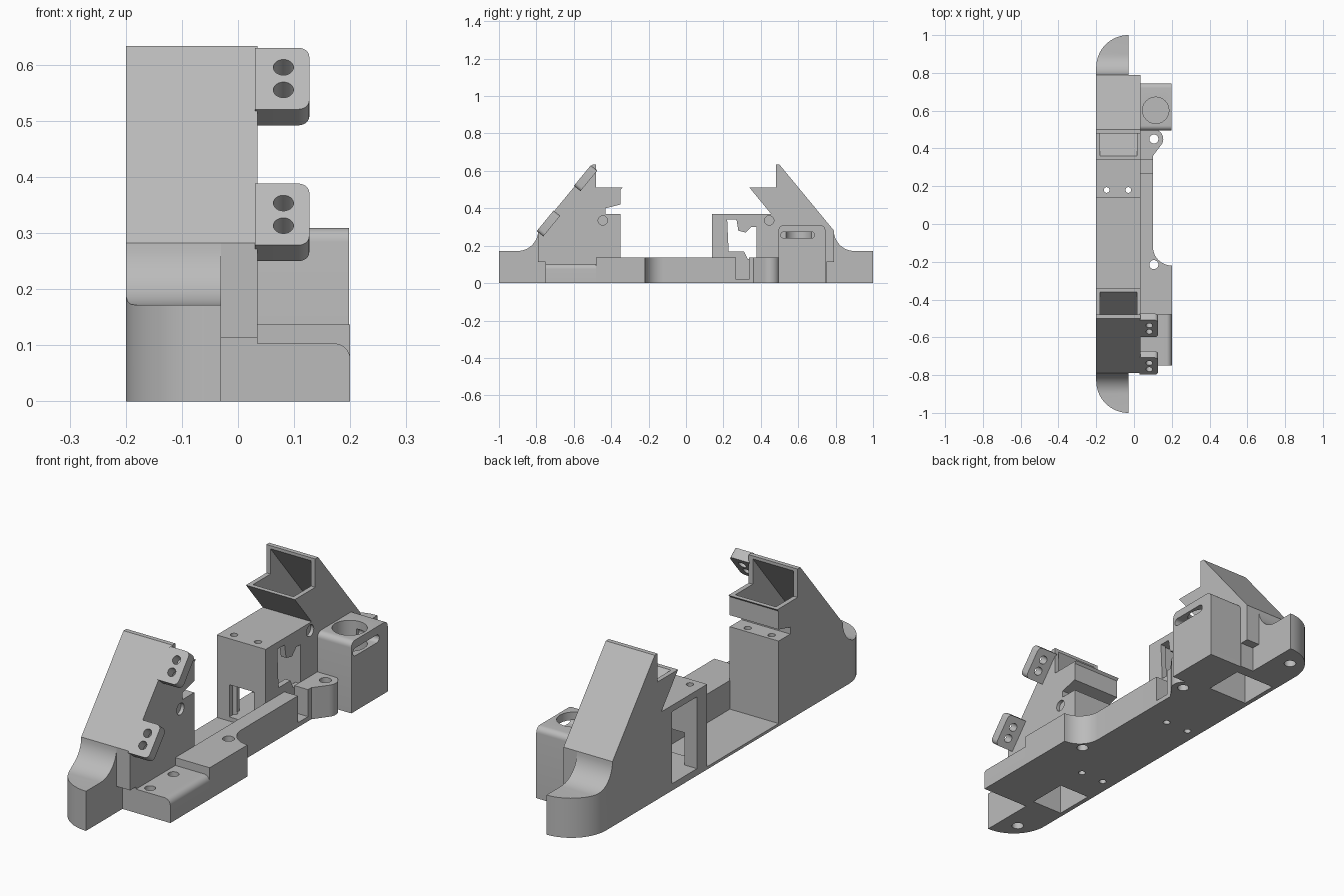
import bpy, bmesh, math
from mathutils import Matrix

if "Cube" in bpy.data.objects:
    bpy.data.objects.remove(bpy.data.objects["Cube"], do_unlink=True)

grey = bpy.data.materials.new("plain_grey")
grey.use_nodes = True
grey.diffuse_color = (0.5, 0.5, 0.5, 1)
grey.node_tree.nodes["Principled BSDF"].inputs["Base Color"].default_value = (0.5, 0.5, 0.5, 1)
parts = []


def arc(cx, cy, r, a0, a1, n=12):
    """Points on an arc, angles in degrees."""
    angles = [math.radians(a0 + (a1 - a0) * i / n) for i in range(n + 1)]
    return [(cx + r * math.cos(a), cy + r * math.sin(a)) for a in angles]


def prism(name, pts, axis, lo, hi):
    """Extrude a closed outline along one axis."""
    place = {"x": lambda a, b, h: (h, a, b),
             "y": lambda a, b, h: (a, h, b),
             "z": lambda a, b, h: (a, b, h)}[axis]
    bm = bmesh.new()
    ends = [[bm.verts.new(place(a, b, h)) for a, b in pts] for h in (lo, hi)]
    for ring in ends:
        bm.faces.new(ring)
    for i in range(len(pts)):
        j = (i + 1) % len(pts)
        bm.faces.new((ends[0][i], ends[0][j], ends[1][j], ends[1][i]))
    bmesh.ops.recalc_face_normals(bm, faces=bm.faces)
    mesh = bpy.data.meshes.new(name)
    bm.to_mesh(mesh)
    bm.free()
    mesh.materials.append(grey)
    ob = bpy.data.objects.new(name, mesh)
    bpy.context.collection.objects.link(ob)
    return ob


def box(name, x, y, z):
    y = sorted(y)
    return prism(name, [(x[0], y[0]), (x[1], y[0]), (x[1], y[1]), (x[0], y[1])], "z", *z)


def drill(x, y, r, lo, hi, axis="z"):
    return prism("drill", arc(x, y, r, 0, 345, 23), axis, lo, hi)


def finish(ob, cutters=()):
    """Subtract the cutters, keep the result, discard the cutters."""
    for c in cutters:
        c.hide_render = True
        m = ob.modifiers.new("cut", "BOOLEAN")
        m.operation, m.solver, m.object = "DIFFERENCE", "EXACT", c
    if cutters:
        bpy.context.view_layer.update()
        dg = bpy.context.evaluated_depsgraph_get()
        mesh = bpy.data.meshes.new_from_object(ob.evaluated_get(dg))
        ob.modifiers.clear()
        ob.data = mesh
        for c in cutters:
            bpy.data.objects.remove(c, do_unlink=True)
    parts.append(ob)


def tower(name, s, inner, under, hole_y):
    """Hopper tower with a rounded foot; s is the end it stands at."""
    flip = lambda pts: [(s * y, z) for y, z in pts]
    side = [(inner, 0), (1, 0), (1, 0.172)] + arc(0.9, 0.282, 0.11, 270, 180)
    side += [(0.5, 0.633), (0.48, 0.633), (0.48, 0.51), (0.34, 0.51)] + under
    body = prism(name, flip(side), "x", -0.2, 0.035)
    chute = [(0.36, 0.7), (0.36, 0.51), (0.52, 0.31), (0.52, -0.1),
             (0.7, -0.1), (0.7, 0.352), (0.48, 0.62), (0.48, 0.7)]
    corner = [(-0.3, 0.83)] + arc(-0.03, 0.83, 0.17, 180, 90, 16) + [(-0.03, 1.1), (-0.3, 1.1)]
    cuts = [prism("chute", flip(chute), "x", -0.18, 0.015),
            prism("corner", [(x, s * y) for x, y in corner], "z", -0.1, 0.8),
            box("foot_side", (-0.03, 0.1), (s * 0.79, s * 1.1), (-0.1, 0.8)),
            box("foot_notch", (-0.03, 0.1), (s * 0.75, s * 0.85), (-0.1, 0.113)),
            drill(-0.11, s * 0.9, 0.025, -0.1, 0.1),
            drill(s * 0.445, 0.335, 0.025, -0.02 + 0.04, 0.1, "x")]
    cuts += [drill(x, hole_y, 0.015, -0.1, 0.39) for x in (-0.145, -0.03)]
    return body, cuts


# Front hopper tower
body, cuts = tower("front_tower", -1, 0.35,
                   [(0.35, 0.5), (0.35, 0.42), (0.43, 0.4), (0.43, 0.37), (0.35, 0.37)], -0.38)
finish(body, cuts)

# Back hopper tower with its side window and low doorway
body, cuts = tower("back_tower", 1, 0.14, [(0.455, 0.37), (0.14, 0.37)], 0.18)
window = [(0.22, 0.34), (0.27, 0.34), (0.28, 0.28), (0.32, 0.27), (0.35, 0.3),
          (0.378, 0.3), (0.378, 0.13), (0.33, 0.13), (0.31, 0.17), (0.228, 0.17)]
cuts += [box("window_recess", (-0.3, 0.01), (0.21, 0.38), (0.03, 0.342)),
         prism("window", window, "x", -0.1, 0.1),
         box("doorway", (-0.14, -0.02), (0.1, 0.25), (0.03, 0.17))]
finish(body, cuts)

# Thin floor between the towers
finish(box("floor_plate", (-0.2, 0.035), (-0.36, 0.15), (0, 0.012)))

# Side rail with screw lugs and a cross groove
plan = [(0.034, -0.48), (0.2, -0.48), (0.2, -0.22)] + arc(0.2, -0.12, 0.1, 270, 180)
plan += [(0.1, 0.36)] + arc(0.105, 0.45, 0.05, -40, 60, 8) + [(0.11, 0.5), (0.034, 0.5)]
rail = prism("side_rail", plan, "z", 0, 0.137)
finish(rail, [drill(0.105, -0.215, 0.024, -0.1, 0.3),
              drill(0.105, 0.45, 0.024, -0.1, 0.3),
              box("groove", (0.0, 0.2), (0.268, 0.338), (0.02, 0.3))])

# Low front step with a rounded outer edge
step = [(-0.03, 0), (0.2, 0)] + arc(0.172, 0.075, 0.028, 0, 90, 8) + [(-0.03, 0.103)]
finish(prism("front_step", step, "y", -0.75, -0.48),
       [drill(0.075, y, 0.022, 0.04, 0.3) for y in (-0.55, -0.71)])

# Back side box with a round socket and a slot
outline = [(0.495, 0), (0.745, 0)] + arc(0.72, 0.284, 0.025, 0, 90, 6) + arc(0.52, 0.284, 0.025, 90, 180, 6)
slot = arc(0.67, 0.257, 0.017, -90, 90, 8) + arc(0.523, 0.257, 0.017, 90, 270, 8)
finish(prism("side_box", outline, "x", 0.034, 0.198),
       [drill(0.115, 0.602, 0.07, 0.06, 0.4), prism("slot", slot, "x", 0.1, 0.3)])

# Slanted ears on the front slope, each with two screw holes
for name, z in (("lower_ear", 0.33), ("upper_ear", 0.572)):
    shape = [(0.03, -0.071)] + arc(0.107, -0.051, 0.02, -90, 0, 6)
    shape += arc(0.107, 0.051, 0.02, 0, 90, 6) + [(0.03, 0.071)]
    ear = prism(name, shape, "z", -0.04, 0.005)
    finish(ear, [drill(0.081, u, 0.018, -0.1, 0.1) for u in (-0.026, 0.026)])
    y = -0.5 - (0.633 - z) / 1.217
    ear.data.transform(Matrix(((1, 0, 0, 0), (0, 0.635, -0.773, y),
                               (0, 0.773, 0.635, z), (0, 0, 0, 1))))

# Smooth the curved faces, keep the edges crisp
bpy.ops.object.select_all(action="DESELECT")
for ob in parts:
    ob.select_set(True)
bpy.context.view_layer.objects.active = parts[0]
bpy.ops.object.shade_smooth_by_angle(angle=math.radians(30))
